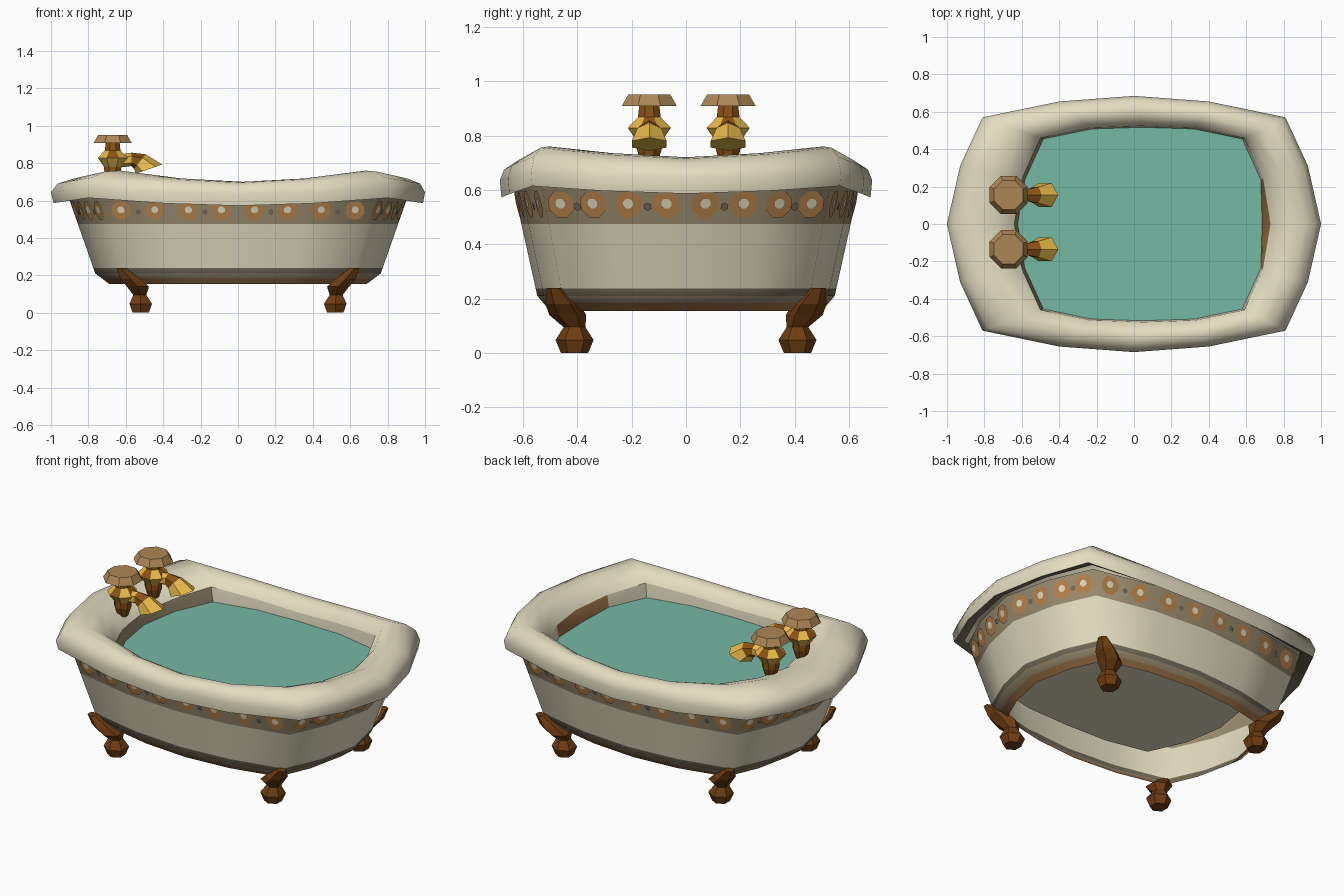
import bpy, math
from mathutils import Vector

if "Cube" in bpy.data.objects:
    bpy.data.objects.remove(bpy.data.objects["Cube"])


def material(name, r, g, b):
    """Flat material from 0-255 display values."""
    lin = [((c / 255 + 0.055) / 1.055) ** 2.4 for c in (r, g, b)] + [1]
    m = bpy.data.materials.new(name)
    m.use_nodes = True
    m.diffuse_color = lin
    bsdf = m.node_tree.nodes["Principled BSDF"]
    bsdf.inputs["Base Color"].default_value = lin
    bsdf.inputs["Roughness"].default_value = 0.8
    return m


cream = material("cream enamel", 228, 221, 193)
greige = material("greige band", 156, 141, 112)
ochre = material("ochre ornament", 184, 132, 76)
slate = material("dark grey trim", 116, 108, 90)
umber = material("umber trim", 160, 116, 74)
water_teal = material("teal water", 118, 184, 165)
wood = material("dark brown feet", 112, 62, 18)
gold = material("gold", 234, 188, 74)
bronze = material("bronze", 138, 82, 20)
tan = material("tan knob", 174, 134, 86)


def build(name, verts, faces, mats, smooth=None):
    """Object from faces given as (indices, material slot)."""
    me = bpy.data.meshes.new(name)
    me.from_pydata([tuple(v) for v in verts], [], [f for f, _ in faces])
    for m in mats:
        me.materials.append(m)
    for poly, (_, slot) in zip(me.polygons, faces):
        poly.material_index = slot
    ob = bpy.data.objects.new(name, me)
    bpy.context.collection.objects.link(ob)
    if smooth:
        bpy.ops.object.select_all(action='DESELECT')
        ob.select_set(True)
        bpy.context.view_layer.objects.active = ob
        bpy.ops.object.shade_smooth_by_angle(angle=math.radians(smooth))
    return ob


def loft(name, rings, mats, slot=lambda band, side: 0, start=False, end=False, smooth=None):
    """Skin a stack of equal rings, with optional end caps."""
    n = len(rings[0])
    faces = []
    for b in range(len(rings) - 1):
        for i in range(n):
            j = (i + 1) % n
            faces.append(([b * n + i, b * n + j, b * n + n + j, b * n + n + i], slot(b, i)))
    last = len(rings) - 1
    if start:
        faces.append((list(range(n))[::-1], slot(0, 0)))
    if end:
        faces.append((list(range(last * n, last * n + n)), slot(last - 1, 0)))
    return build(name, [v for r in rings for v in r], faces, mats, smooth)


def circle(centre, radius, axis=(0, 0, 1), n=8):
    q = Vector(axis).to_track_quat('Z', 'Y')
    step = 2 * math.pi / n
    return [Vector(centre) + q @ Vector((radius * math.cos((i + .5) * step),
                                         radius * math.sin((i + .5) * step), 0)) for i in range(n)]


def loop(quarter, cx=0):
    """Mirror a quarter outline of (x, y, z) into a full ring."""
    pts = list(quarter)
    pts += [(-x, y, z) for x, y, z in quarter[3::-1]]
    pts += [(-x, -y, z) for x, y, z in quarter[1:]]
    pts += [(x, -y, z) for x, y, z in quarter[3:0:-1]]
    return [Vector((x + cx, y, z)) for x, y, z in pts]


OUTER = [(1, 0), (.93, .31), (.81, .57), (.4, .655), (0, .685)]
INNER = [(.685, 0), (.645, .24), (.545, .46), (.28, .515), (0, .525)]
LIFT = [.02, .035, .06, .018, 0]          # rim rises at the corners


def rim_ring(t, z, lift):
    """Ring between the outer (0) and inner (1) outline."""
    q = [(a + (c - a) * t, b + (d - b) * t, z + lift * h)
         for (a, b), (c, d), h in zip(OUTER, INNER, LIFT)]
    return loop(q, .045 * t)


def body_ring(z, sx=None, sy=None):
    t = (z - .215) / .385
    sx = sx or .765 + .135 * t
    sy = sy or .80 + .125 * t
    return loop([(x * sx, y * sy, z) for x, y in OUTER])


# Outer shell, open underneath, with coloured bands
shell = [body_ring(.155, .69, .73), body_ring(.183, .727, .765), body_ring(.21),
         body_ring(.238), body_ring(.475), body_ring(.615)]
loft("tub_body", shell, [cream, umber, greige, slate],
     lambda b, i: (1, 2, 3, 0, 2)[b], smooth=60)

# Rolled rim with a dark underside
rim = [rim_ring(.27, .605, .4), rim_ring(.04, .572, .7), rim_ring(0, .635, .5),
       rim_ring(.1, .675, .8), rim_ring(.32, .695, 1), rim_ring(.58, .70, 1),
       rim_ring(.84, .678, .9), rim_ring(1, .64, .6)]
loft("tub_rim", rim, [cream, slate], lambda b, i: int(b == 0), smooth=60)

# Inner basin: strip above the waterline tinted at both ends, then walls and floor
waterline = rim_ring(1.05, .592, 0)
waterline[0].x = .685
basin = [rim_ring(1, .64, .6), waterline, rim_ring(1.08, .35, 0)]
END_TINT = {0: 1, 15: 1, 6: 2, 7: 2, 8: 2, 9: 2}
loft("tub_basin", basin, [cream, umber, greige],
     lambda b, i: END_TINT.get(i, 0) if b == 0 else 0, end=True, smooth=30)
build("water", waterline, [(list(range(16)), 0)], [water_teal])


# Ornament plates around the upper band
def plates(name, spots, radius, lift, z, mat, n=8):
    verts, faces = [], []
    low, high = body_ring(z), body_ring(z + .04)
    for i in range(16):
        a, b = low[i], low[(i + 1) % 16]
        up = (high[i] + high[(i + 1) % 16] - a - b) / 2
        normal = (b - a).cross(up).normalized()
        for s in spots:
            base = len(verts)
            verts += circle(a.lerp(b, s) + normal * lift, radius, normal, n)
            faces.append((list(range(base, base + n)), 0))
    return build(name, verts, faces, [mat])


plates("ornament_discs", (.25, .75), .054, .005, .548, ochre)
plates("ornament_dots", (.25, .75), .02, .008, .552, cream)
plates("ornament_spacers", (.5,), .016, .006, .54, slate, 6)

# Clawed feet: ankle, narrow neck and a thick knee leaning out to the tub
LEG = [(.52, .41, 0, .05), (.52, .41, .048, .07), (.525, .41, .095, .04),
       (.535, .435, .14, .068), (.575, .455, .18, .062), (.625, .485, .24, .028)]
for sx, side in ((-1, "right"), (1, "left")):
    for sy, place in ((-1, "front"), (1, "back")):
        rings = [circle((x * sx, y * sy, z), r, n=6) for x, y, z, r in LEG]
        loft(f"{place}_{side}_foot", rings, [wood], start=True, end=True)

# Taps: turned stem, bevelled knob and a flared spout
STEM = [(.69, .03), (.745, .048), (.78, .05), (.828, .086), (.868, .045), (.912, .04)]
for y, side in ((-.135, "front"), (.155, "back")):
    x = -.67
    rings = [circle((x, y, z), r) for z, r in STEM]
    loft(f"{side}_tap_stem", rings, [gold, bronze],
         lambda b, i: (1, 1, 0, i % 2, 1)[b], start=True, end=True)
    knob = [circle((x, y, .908), .11), circle((x, y, .95), .084)]
    loft(f"{side}_tap_knob", knob, [tan], start=True, end=True)
    spout = [circle((-.64, y, .81), .034, (1, 0, .15), 6),
             circle((-.57, y, .82), .036, (1, 0, 0), 6),
             circle((-.525, y, .808), .05, (1, 0, -.8), 6),
             circle((-.475, y, .768), .074, (.35, 0, -1), 6)]
    loft(f"{side}_tap_spout", spout, [gold, bronze],
         lambda b, i: (0, 1, 0)[b], start=True, end=True)
